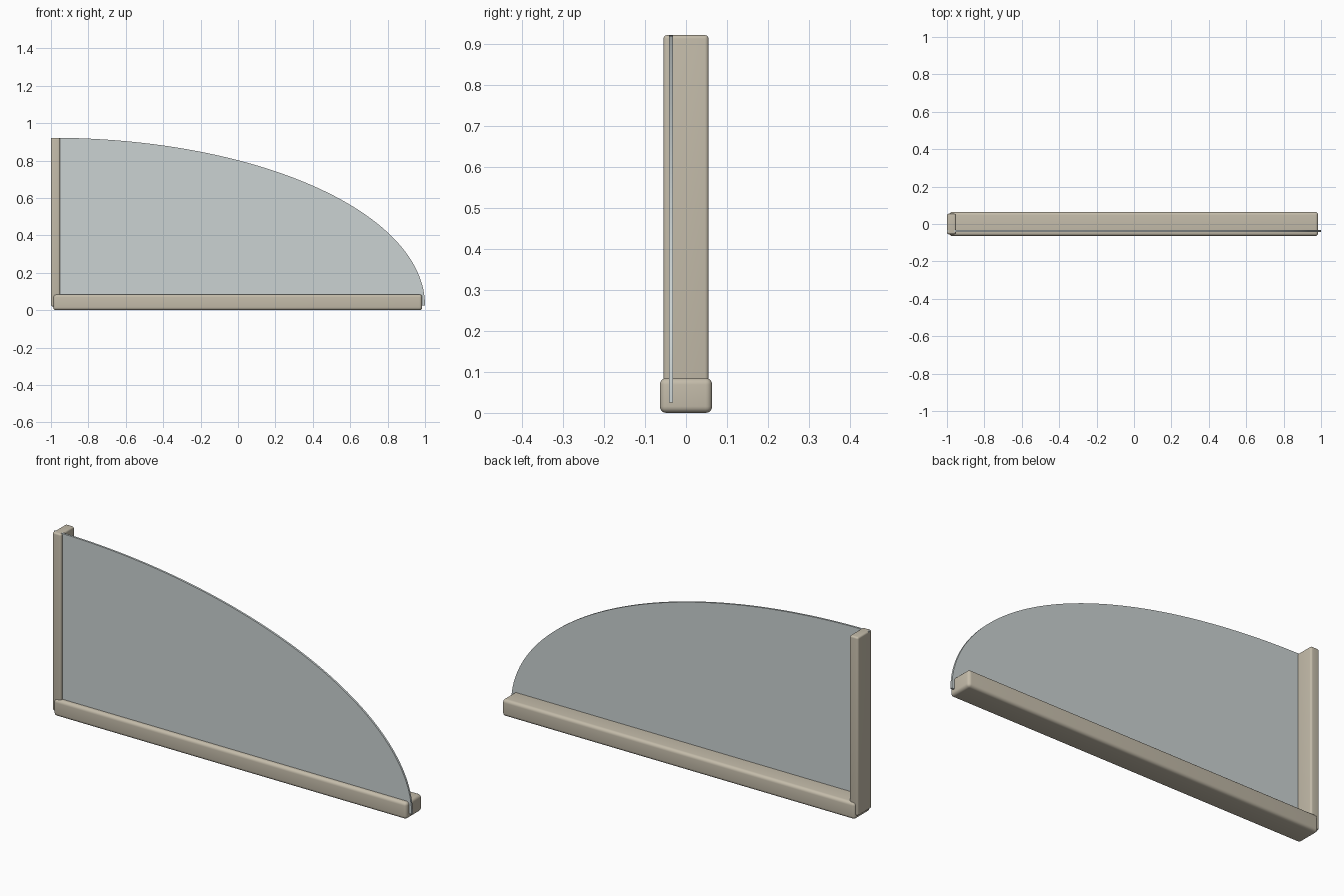
import bpy, bmesh, math

if "Cube" in bpy.data.objects:
    bpy.data.objects.remove(bpy.data.objects["Cube"])


def material(name, color):
    m = bpy.data.materials.new(name)
    m.diffuse_color = color
    m.use_nodes = True
    m.node_tree.nodes["Principled BSDF"].inputs["Base Color"].default_value = m.diffuse_color
    return m


frame_mat = material("beige_frame", (0.55, 0.50, 0.40, 1))
glass_mat = material("pale_glass", (0.60, 0.65, 0.65, 1))


def finish(bm, name, mat):
    bmesh.ops.recalc_face_normals(bm, faces=bm.faces)
    mesh = bpy.data.meshes.new(name)
    bm.to_mesh(mesh)
    bm.free()
    ob = bpy.data.objects.new(name, mesh)
    bpy.context.collection.objects.link(ob)
    mesh.materials.append(mat)
    bpy.context.view_layer.objects.active = ob
    ob.select_set(True)
    bpy.ops.object.shade_smooth_by_angle(angle=math.radians(30))
    ob.select_set(False)
    return ob


def rounded_bar(name, lo, hi, radius):
    bm = bmesh.new()
    bmesh.ops.create_cube(bm, size=1)
    for v in bm.verts:
        v.co = [lo[i] if v.co[i] < 0 else hi[i] for i in range(3)]
    bmesh.ops.bevel(bm, geom=list(bm.edges), offset=radius, segments=5,
                    profile=0.5, affect='EDGES')
    return finish(bm, name, frame_mat)


# Rounded frame: bottom rail and left post
rounded_bar("bottom_rail", (-0.988, -0.064, 0.0), (0.985, 0.064, 0.085), 0.016)
rounded_bar("side_post", (-1.0, -0.055, 0.02), (-0.952, 0.055, 0.922), 0.009)

# Thin quarter-ellipse glass pane, standing slightly in front of the centre
STEPS = 64
bm = bmesh.new()
outline = [(-1.0, 0.025)]
for i in range(STEPS + 1):
    a = math.pi / 2 * i / STEPS
    outline.append((-1.0 + 2.0 * math.cos(a), 0.025 + 0.897 * math.sin(a)))
pane = bm.faces.new([bm.verts.new((x, -0.042, z)) for x, z in outline])
ext = bmesh.ops.extrude_face_region(bm, geom=[pane])
for g in ext["geom"]:
    if isinstance(g, bmesh.types.BMVert):
        g.co.y = -0.032
if len([f for f in bm.faces if len(f.verts) > 4]) < 2:
    bm.faces.new([v for v in bm.verts if v.co.y < -0.04])
finish(bm, "glass_pane", glass_mat)
